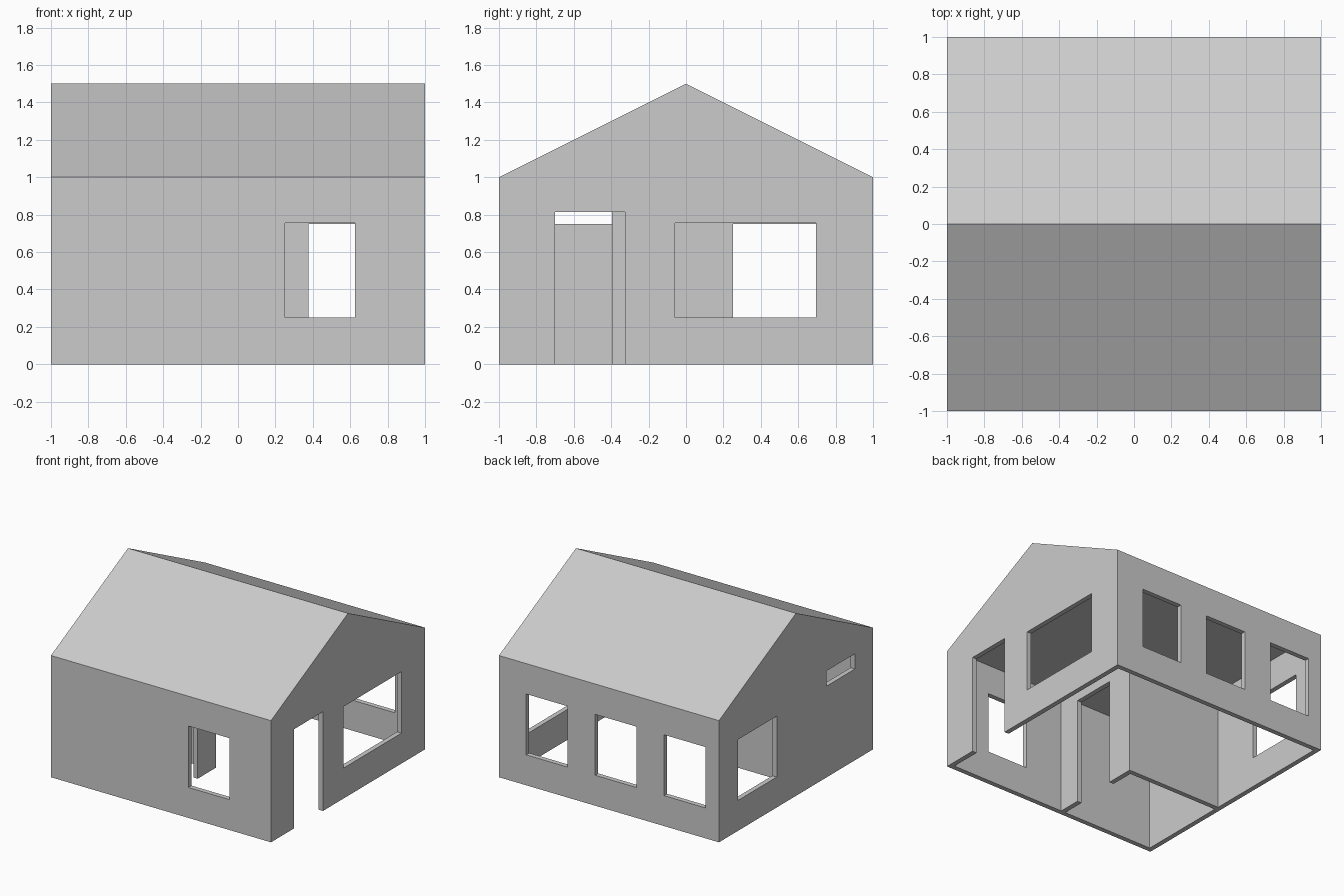
import bpy, bmesh
from mathutils import Vector

if "Cube" in bpy.data.objects:
    bpy.data.objects.remove(bpy.data.objects["Cube"])

T = 0.04          # wall thickness
IN = 1 - T        # inner wall face
PX, PY = -0.09, -0.158   # outer faces of the small room's partitions


def prism(name, profile, extrude):
    """Extrude a closed flat profile along a vector."""
    bm = bmesh.new()
    face = bm.faces.new([bm.verts.new(p) for p in profile])
    ext = bmesh.ops.extrude_face_region(bm, geom=[face])
    moved = [g for g in ext["geom"] if isinstance(g, bmesh.types.BMVert)]
    bmesh.ops.translate(bm, verts=moved, vec=Vector(extrude))
    bmesh.ops.recalc_face_normals(bm, faces=bm.faces)
    mesh = bpy.data.meshes.new(name)
    bm.to_mesh(mesh)
    bm.free()
    obj = bpy.data.objects.new(name, mesh)
    bpy.context.collection.objects.link(obj)
    return obj


def box(name, x, y, z):
    profile = [(x[0], y[0], z[0]), (x[1], y[0], z[0]),
               (x[1], y[1], z[0]), (x[0], y[1], z[0])]
    return prism(name, profile, (0, 0, z[1] - z[0]))


def cut(target, cutter):
    """Subtract the cutter, apply the result and remove the cutter."""
    cutter.hide_render = True
    mod = target.modifiers.new("cut", 'BOOLEAN')
    mod.operation, mod.solver, mod.object = 'DIFFERENCE', 'EXACT', cutter
    bpy.context.view_layer.objects.active = target
    bpy.ops.object.modifier_apply(modifier=mod.name)
    bpy.data.objects.remove(cutter)


# Gabled house block
gable = [(-1, -1, 0), (-1, 1, 0), (-1, 1, 1), (-1, 0, 1.5), (-1, -1, 1)]
house = prism("house_shell", gable, (2, 0, 0))

# L-shaped main room and small corner room, open below, flat ceiling at z = 1
main_room = [(PX, -IN, -0.1), (IN, -IN, -0.1), (IN, IN, -0.1),
             (-IN, IN, -0.1), (-IN, PY, -0.1), (PX, PY, -0.1)]
cut(house, prism("main_room", main_room, (0, 0, 1.1)))
cut(house, box("small_room", (-IN, PX - T), (-IN, PY - T), (-0.1, 1)))

# Spans that pass just through each wall
low, high = (-1.02, -IN + 0.02), (IN - 0.02, 1.02)
inner = (PX - T - 0.02, PX + 0.02)

# Front window and three back windows
cut(house, box("front_window", (0.25, 0.625), low, (0.25, 0.755)))
for x in (-0.877, -0.25, 0.377):
    cut(house, box("back_window", (x, x + 0.376), high, (0.25, 0.75)))

# Right wall, left wall and partition: y span and z span
for name, xs, ys, zs in (
        ("entrance", high, (-0.7, -0.325), (-0.2, 0.815)),
        ("wide_window", high, (-0.06, 0.695), (0.25, 0.755)),
        ("left_window", low, (0.25, 0.755), (0.25, 0.75)),
        ("small_high_window", low, (-0.765, -0.395), (0.75, 0.875)),
        ("inner_doorway", inner, (-0.77, -0.395), (-0.2, 0.875))):
    cut(house, box(name, xs, ys, zs))
